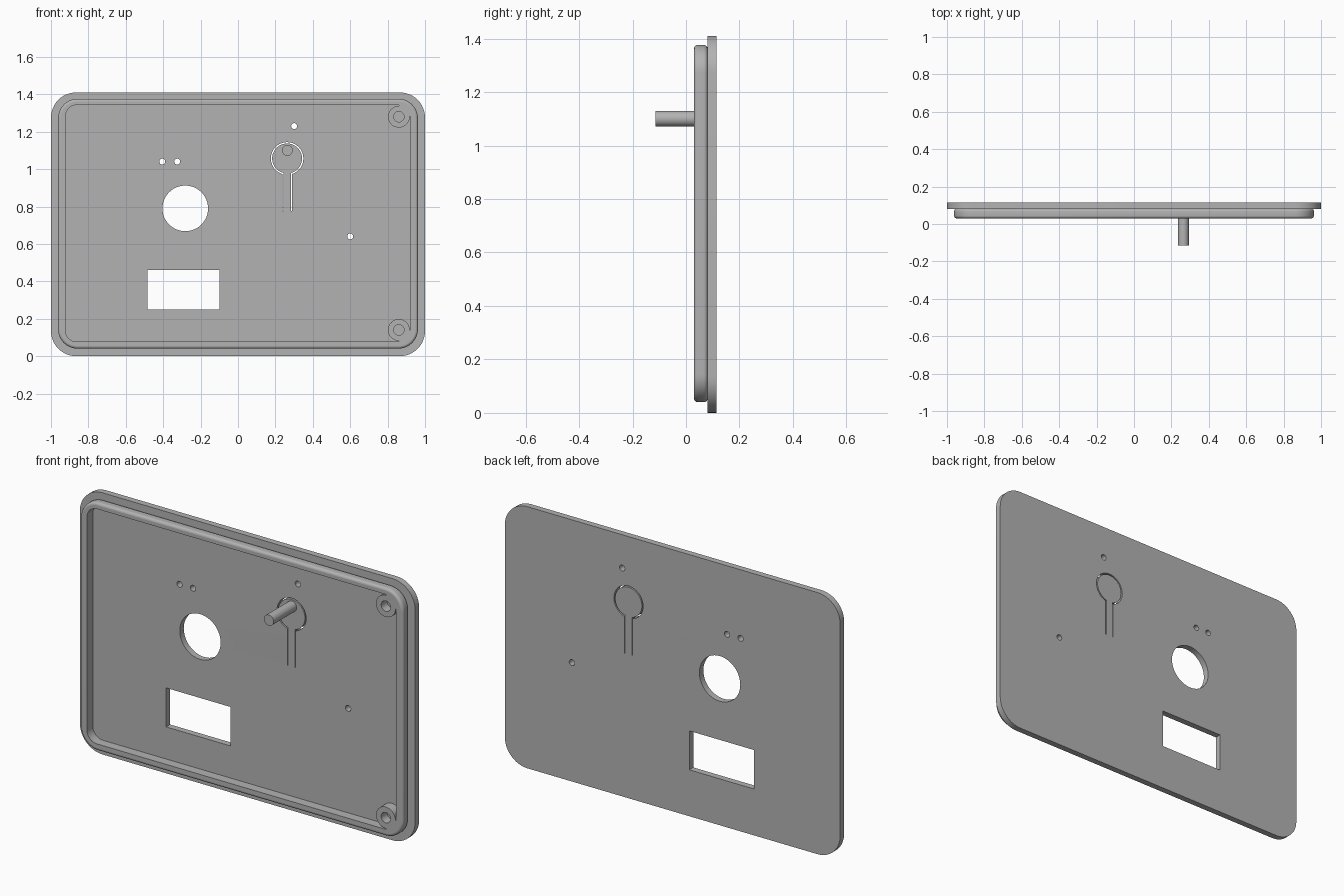
import bpy, bmesh
from math import sin, cos, asin, radians, degrees, pi

cube = bpy.data.objects.get("Cube")
if cube:
    bpy.data.objects.remove(cube, do_unlink=True)

grey = bpy.data.materials.new("plain_grey")
grey.use_nodes = True
COLOUR = (0.45, 0.45, 0.45, 1)
grey.diffuse_color = COLOUR
grey.node_tree.nodes["Principled BSDF"].inputs["Base Color"].default_value = COLOUR

HEIGHT = 1.41
BACK, JOIN, RIM_FRONT, PIN_TIP = 0.115, 0.081, 0.03, -0.115


def arc(cx, cz, r, a0, a1, n=12):
    """Points (x, z) along an arc, angles in degrees."""
    angles = [radians(a0 + (a1 - a0) * i / n) for i in range(n + 1)]
    return [(cx + r * cos(a), cz + r * sin(a)) for a in angles]


def circle(cx, cz, r, n=32):
    return arc(cx, cz, r, 0, 360, n)[:-1]


def rounded_rect(x, z0, z1, r):
    return (arc(x - r, z1 - r, r, 0, 90) + arc(r - x, z1 - r, r, 90, 180)
            + arc(r - x, z0 + r, r, 180, 270) + arc(x - r, z0 + r, r, 270, 360))


def finish(obj):
    obj.data.materials.clear()
    obj.data.materials.append(grey)
    bpy.ops.object.select_all(action='DESELECT')
    obj.select_set(True)
    bpy.context.view_layer.objects.active = obj
    bpy.ops.object.shade_smooth_by_angle(angle=radians(35))


def mesh_object(name, bm):
    bmesh.ops.recalc_face_normals(bm, faces=bm.faces)
    mesh = bpy.data.meshes.new(name)
    bm.to_mesh(mesh)
    bm.free()
    obj = bpy.data.objects.new(name, mesh)
    bpy.context.collection.objects.link(obj)
    finish(obj)


def slab(name, outlines, y0, y1):
    """Extrude an outline, with its holes, between two depths."""
    curve = bpy.data.curves.new(name + "_profile", 'CURVE')
    curve.dimensions = '2D'
    curve.fill_mode = 'BOTH'
    curve.extrude = (y1 - y0) / 2
    for points in outlines:
        spline = curve.splines.new('POLY')
        spline.points.add(len(points) - 1)
        for p, (x, z) in zip(spline.points, points):
            p.co = (x, z, 0, 1)
        spline.use_cyclic_u = True
    helper = bpy.data.objects.new(name + "_profile", curve)
    bpy.context.collection.objects.link(helper)
    bpy.context.view_layer.update()
    depsgraph = bpy.context.evaluated_depsgraph_get()
    mesh = bpy.data.meshes.new_from_object(helper.evaluated_get(depsgraph))
    bpy.data.objects.remove(helper, do_unlink=True)
    bm = bmesh.new()
    bm.from_mesh(mesh)
    bpy.data.meshes.remove(mesh)
    bmesh.ops.remove_doubles(bm, verts=bm.verts, dist=0.00005)
    for v in bm.verts:
        x, z, d = v.co
        v.co = (x, (y0 + y1) / 2 - d, z)
    mesh_object(name, bm)


# Back plate with its openings and the thin slit around the flexible button
def button_slit(cx, cz, outer, inner, w_out, w_in, bottom):
    a, b = degrees(asin(w_out / outer)), degrees(asin(w_in / inner))
    return ([(cx - w_out, bottom)] + arc(cx, cz, outer, 270 - a, a - 90, 40)
            + [(cx + w_out, bottom), (cx + w_in, bottom)]
            + arc(cx, cz, inner, b - 90, 270 - b, 40) + [(cx - w_in, bottom)])


window = [(-0.485, 0.25), (-0.1, 0.25), (-0.1, 0.46), (-0.485, 0.46)]
small_holes = [(-0.405, 1.04), (-0.325, 1.04), (0.3, 1.23), (0.6, 0.64)]
slab("back_plate",
     [rounded_rect(1, 0, HEIGHT, 0.135), window, circle(-0.282, 0.79, 0.122, 48),
      button_slit(0.2625, 1.057, 0.087, 0.08, 0.025, 0.02, 0.775)]
     + [circle(x, z, 0.016, 16) for x, z in small_holes],
     JOIN, BACK)

# Raised rim, its inner wall wrapping around the two screw bosses
RX, RZ0, RZ1, RR, FILLET = 0.962, 0.04, 1.376, 0.105, 0.014
IX, IZ0, IZ1, IR = 0.922, 0.077, 1.343, 0.06
BX, BZ_TOP, BZ_LOW, BR = 0.86, 1.28, 0.14, 0.058
inner = (arc(IR - IX, IZ0 + IR, IR, 270, 180) + arc(IR - IX, IZ1 - IR, IR, 180, 90)
         + [(BX, IZ1)] + arc(BX, BZ_TOP, BR, 90, 360, 32) + [(IX, BZ_TOP)]
         + [(IX, BZ_LOW)] + arc(BX, BZ_LOW, BR, 0, 270, 32) + [(BX, IZ0)])
slab("rim",
     [rounded_rect(RX - FILLET, RZ0 + FILLET, RZ1 - FILLET, RR - FILLET), inner,
      circle(BX, BZ_TOP, 0.028, 24), circle(BX, BZ_LOW, 0.028, 24)],
     RIM_FRONT, JOIN)

# Rounded outer edge of the rim, lofted from stacked outlines
steps = [i * pi / 10 for i in range(6)]
section = [(FILLET * (1 - sin(a)), RIM_FRONT + FILLET * (1 - cos(a))) for a in steps]
section += [(inset, RIM_FRONT + JOIN - y) for inset, y in reversed(section)]
bm = bmesh.new()
loops = [[bm.verts.new((x, y, z)) for x, z in
          rounded_rect(RX - d, RZ0 + d, RZ1 - d, RR - d)] for d, y in section]
for low, high in zip(loops, loops[1:]):
    for i in range(len(low)):
        bm.faces.new((low[i - 1], low[i], high[i], high[i - 1]))
mesh_object("rim_rounded_edge", bm)

# Pin standing on the flexible button
bpy.ops.mesh.primitive_cylinder_add(
    vertices=32, radius=0.029, depth=JOIN + 0.005 - PIN_TIP,
    location=(0.264, (JOIN + 0.005 + PIN_TIP) / 2, 1.1), rotation=(pi / 2, 0, 0))
pin = bpy.context.object
pin.name = "button_pin"
finish(pin)
